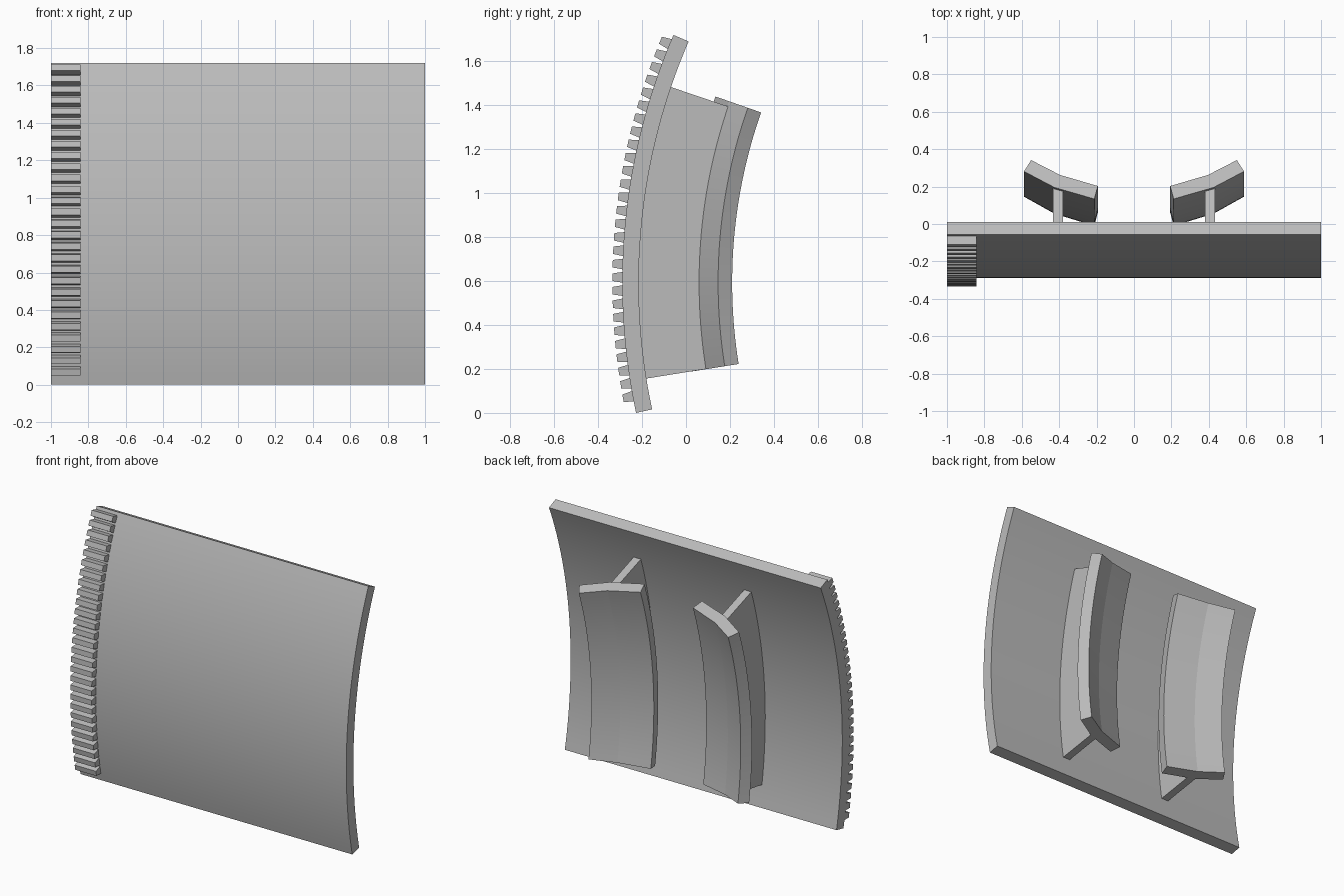
import bpy, bmesh
from math import sin, cos, radians

cube = bpy.data.objects.get("Cube")
if cube:
    bpy.data.objects.remove(cube)

# Shared arc: centre of curvature and outer radius of the panel
CY, CZ, R = 2.552, 0.593, 2.842

grey = bpy.data.materials.new("plain grey")
grey.use_nodes = True
colour = (0.5, 0.5, 0.5, 1)
grey.diffuse_color = colour
grey.node_tree.nodes["Principled BSDF"].inputs["Base Color"].default_value = colour


def on_arc(x, r, deg):
    a = radians(deg)
    return (x, CY - r * cos(a), CZ + r * sin(a))


def finish(name, bm):
    bmesh.ops.recalc_face_normals(bm, faces=bm.faces)
    mesh = bpy.data.meshes.new(name)
    bm.to_mesh(mesh)
    bm.free()
    mesh.materials.append(grey)
    obj = bpy.data.objects.new(name, mesh)
    bpy.context.collection.objects.link(obj)
    bpy.ops.object.select_all(action='DESELECT')
    obj.select_set(True)
    bpy.context.view_layer.objects.active = obj
    bpy.ops.object.shade_smooth_by_angle(angle=radians(8))
    return obj


def loft(bm, rings):
    """Skin a list of closed point rings and cap both ends."""
    rows = [[bm.verts.new(p) for p in ring] for ring in rings]
    count = len(rows[0])
    for a, b in zip(rows, rows[1:]):
        for i in range(count):
            j = (i + 1) % count
            bm.faces.new((a[i], a[j], b[j], b[i]))
    bm.faces.new(rows[0])
    bm.faces.new(rows[-1][::-1])


def sweep(name, profile, start, end, steps=32):
    """Sweep an (x, radius) profile along the shared arc."""
    bm = bmesh.new()
    angles = [start + (end - start) * i / steps for i in range(steps + 1)]
    loft(bm, [[on_arc(x, r, a) for x, r in profile] for a in angles])
    return finish(name, bm)


# Curved panel
inner = R - 0.075
sweep("curved_panel", [(-1, R), (1, R), (1, inner), (-1, inner)], -12.04, 23.36)

# Gear rack of tapered teeth along the right edge
bm = bmesh.new()
TEETH, FIRST, LAST = 28, -10.5, 22.45
BASE, TIP = 0.52, 0.34    # half widths in degrees
for i in range(TEETH):
    mid = FIRST + (LAST - FIRST) * i / (TEETH - 1)
    outline = [(R - 0.01, -BASE), (R + 0.045, -TIP), (R + 0.045, TIP), (R - 0.01, BASE)]
    loft(bm, [[on_arc(x, r, mid + d) for r, d in outline] for x in (-1, -0.843)])
finish("rack_teeth", bm)

# Two mirrored ribs, each carrying a bent flange
rib = [(0.38, inner + 0.02), (0.433, inner + 0.02), (0.433, 2.46), (0.38, 2.46)]
flange = [(0.193, 2.489), (0.396, 2.426), (0.55, 2.342),
          (0.588, 2.406), (0.425, 2.497), (0.212, 2.562)]
for side, s in (("left", 1), ("right", -1)):
    sweep(side + "_rib", [(s * x, r) for x, r in rib], -9.08, 18.75)
    sweep(side + "_flange", [(s * x, r) for x, r in flange], -9.1, 19.3)
